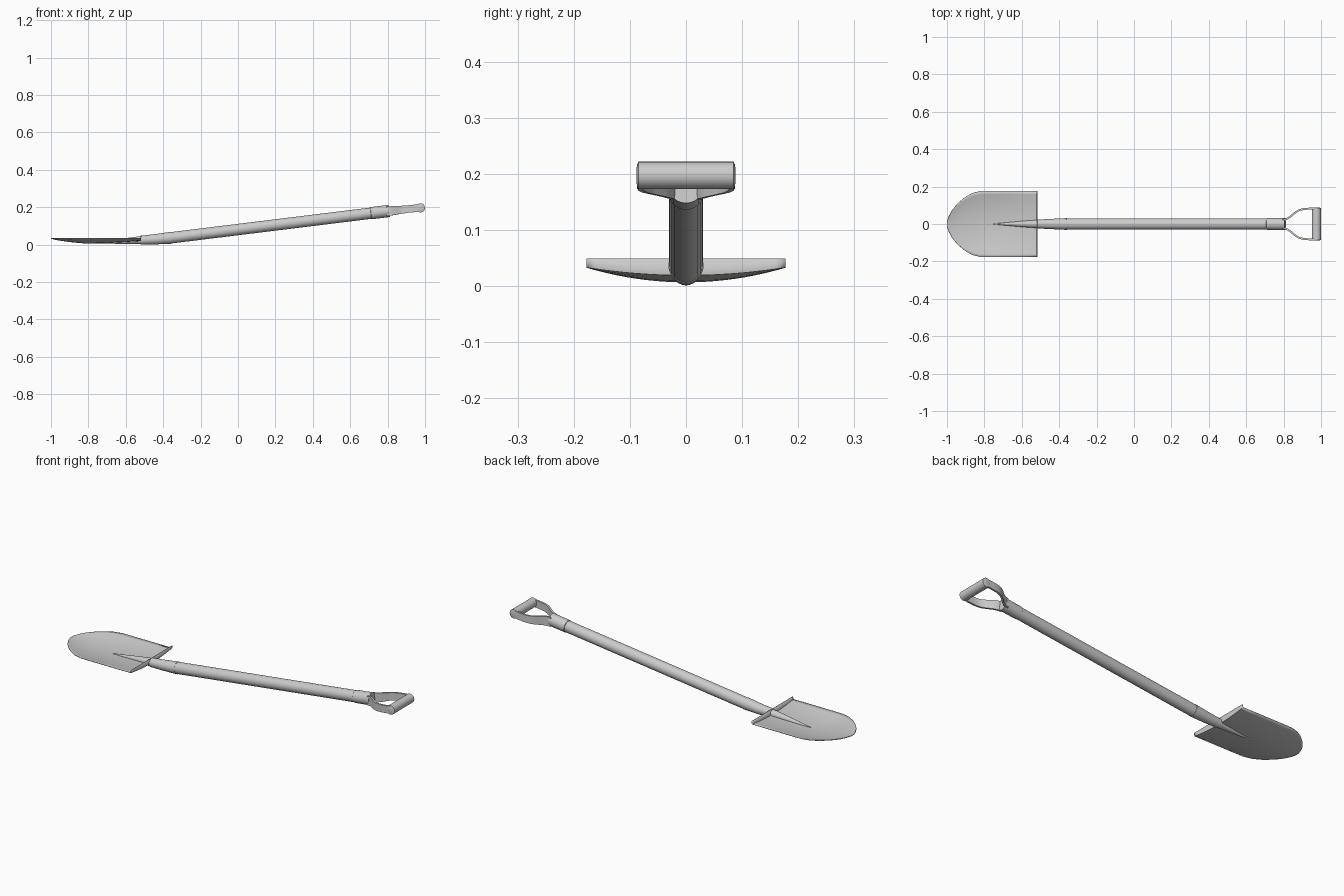
import bpy, bmesh, math
from mathutils import Vector

if "Cube" in bpy.data.objects:
    bpy.data.objects.remove(bpy.data.objects["Cube"])


def finish(name, bm, angle=35):
    bmesh.ops.recalc_face_normals(bm, faces=bm.faces)
    me = bpy.data.meshes.new(name)
    bm.to_mesh(me)
    bm.free()
    ob = bpy.data.objects.new(name, me)
    bpy.context.collection.objects.link(ob)
    bpy.ops.object.select_all(action='DESELECT')
    ob.select_set(True)
    bpy.context.view_layer.objects.active = ob
    bpy.ops.object.shade_smooth_by_angle(angle=math.radians(angle))
    return ob


def skin(bm, rings, closed=True, caps=True):
    # Bridge rows of points into quads
    rows = [[bm.verts.new(p) for p in r] for r in rings]
    n = len(rows[0])
    for a, b in zip(rows, rows[1:]):
        for i in range(n if closed else n - 1):
            j = (i + 1) % n
            bm.faces.new((a[i], a[j], b[j], b[i]))
    if caps:
        bm.faces.new(rows[0])
        bm.faces.new(rows[-1])


def tube(name, stations, sides=24):
    # Stations are (x, z, radius, lean): lean tilts the ring with the shaft
    rings = []
    for x, z, r, lean in stations:
        rings.append([(x - lean * r * math.sin(t), r * math.cos(t), z + r * math.sin(t))
                      for t in (2 * math.pi * k / sides for k in range(sides))])
    bm = bmesh.new()
    skin(bm, rings)
    return finish(name, bm)


SLOPE = 0.123


def shaft_z(x):
    return 0.0365 + SLOPE * (x + 0.36)


# Dished blade with rounded point and upturned rear tread: (x, half width, dish)
sections = [(-1.0, .012, 0), (-.99, .042, .003), (-.97, .078, .008), (-.94, .112, .013),
            (-.905, .142, .018), (-.865, .165, .022), (-.82, .176, .026), (-.77, .177, .026),
            (-.70, .177, .024), (-.61, .177, .019), (-.521, .177, .014)]
N = 20
rows = []
for x, w, d in sections:
    us = [-1 + 2 * i / N for i in range(N + 1)]
    rows.append([(x, u * w, .034 - d * (1 - u * u)) for u in us])
rows.append([(-.518, y, .049) for _, y, _ in rows[-1]])
bm = bmesh.new()
skin(bm, rows, closed=False, caps=False)
blade = finish("blade", bm)
sol = blade.modifiers.new("thickness", 'SOLIDIFY')
sol.thickness = 0.003
sol.offset = 0

# Socket, and its tapering ridge running down the blade
tube("socket", [(-.52, .0245, .0235, 0), (-.44, .029, .0275, .06), (-.36, .0365, .0315, SLOPE)])
tube("blade_ridge", [(-.75, .010, .002, 0), (-.66, .015, .010, 0),
                     (-.59, .020, .0165, 0), (-.515, .0245, .0215, 0)])

# Shaft and upper ferrule
tube("shaft", [(x, shaft_z(x), .030, SLOPE) for x in (-.38, .79)])
tube("ferrule", [(x, shaft_z(x), r, SLOPE)
                 for x, r in ((.71, .030), (.712, .0325), (.808, .0325))])

# Curved straps carrying the grip: (x, y, half height)
path = [(.795, .022, .025), (.815, .026, .025), (.835, .038, .024), (.858, .058, .022),
        (.88, .073, .021), (.905, .080, .020), (.935, .082, .020), (.975, .082, .020)]
rings = []
for i, (x, y, h) in enumerate(path):
    a = Vector(path[max(i - 1, 0)][:2])
    b = Vector(path[min(i + 1, len(path) - 1)][:2])
    t = (b - a).normalized()
    nx, ny = -t.y * .005, t.x * .005
    z = .180 + (x - .81) * .105
    rings.append([(x + nx, y + ny, z - h), (x - nx, y - ny, z - h),
                  (x - nx, y - ny, z + h), (x + nx, y + ny, z + h)])
bm = bmesh.new()
skin(bm, rings)
strap = finish("handle_strap", bm)
strap.modifiers.new("mirror", 'MIRROR').use_axis = (False, True, False)

# Cross grip with slightly narrower end buttons
profile = [(-.088, .014), (-.085, .0245), (.085, .0245), (.088, .014)]
bm = bmesh.new()
skin(bm, [[(.9755 + r * math.cos(k * math.pi / 12), y, .197 + r * math.sin(k * math.pi / 12))
           for k in range(24)] for y, r in profile])
finish("grip", bm)
